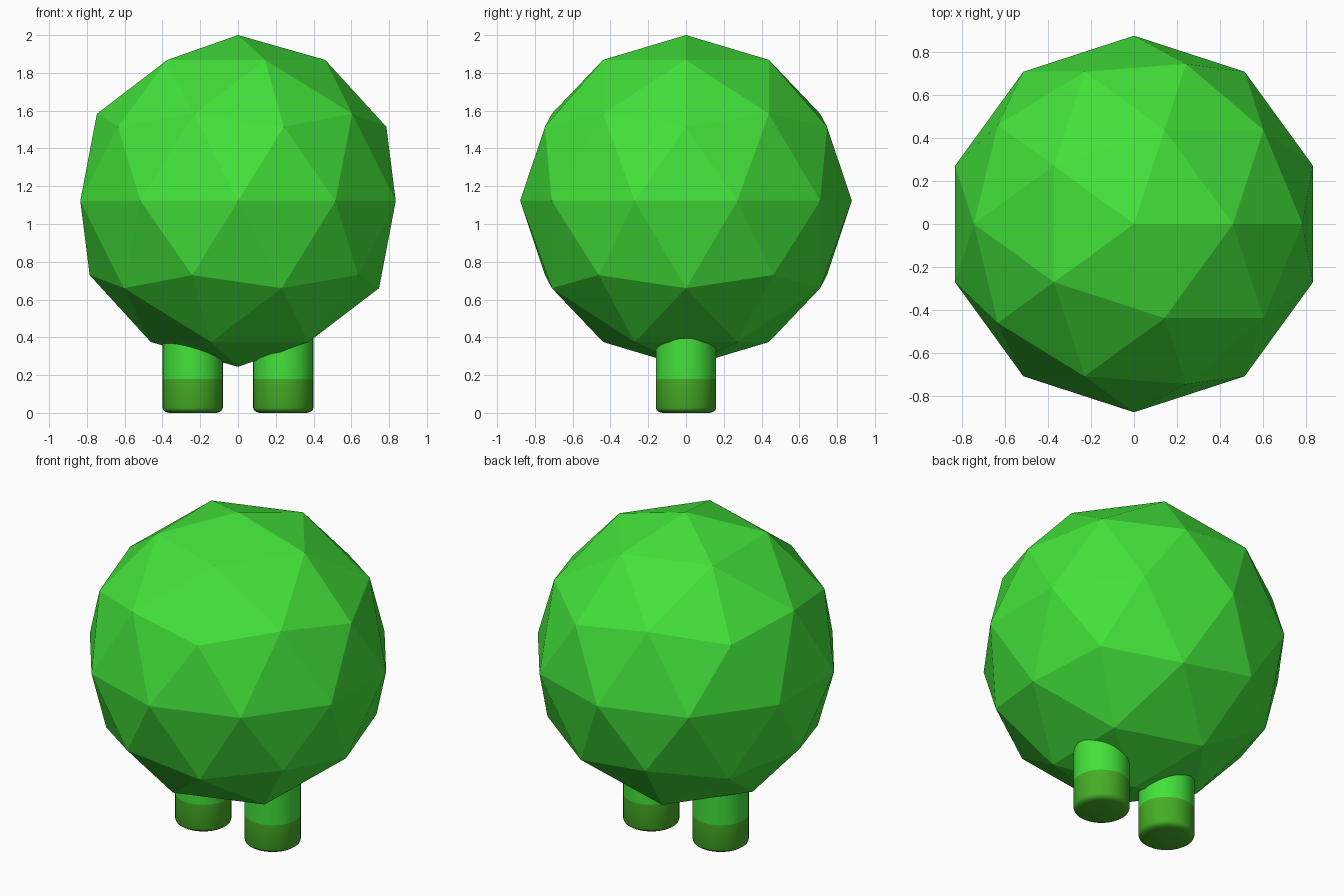
import bpy, bmesh, math

if "Cube" in bpy.data.objects:
    bpy.data.objects.remove(bpy.data.objects["Cube"])

def material(name, rgb):
    m = bpy.data.materials.new(name)
    m.diffuse_color = (*rgb, 1.0)
    m.use_nodes = True
    m.node_tree.nodes["Principled BSDF"].inputs["Base Color"].default_value = m.diffuse_color
    return m

leaf_green = material("bright_green", (0.055, 0.76, 0.042))
foot_green = material("olive_green", (0.060, 0.42, 0.019))

# Faceted round body
R = 0.878
bpy.ops.mesh.primitive_ico_sphere_add(subdivisions=2, radius=R, location=(0, 0, 2 - R))
body = bpy.context.object
body.name = "body"
body.data.materials.append(leaf_green)

# Leg: lathed profile with a softly rounded sole, foot coloured by height
def leg(name, x, radius=0.16, split=0.18, top=0.45, sides=32):
    profile = [(0.125, 0.0), (0.142, 0.005), (0.155, 0.014), (radius, 0.027),
               (radius, split), (radius, top)]
    bm = bmesh.new()
    rings = [[bm.verts.new((r * math.cos(2 * math.pi * i / sides),
                            r * math.sin(2 * math.pi * i / sides), z))
              for i in range(sides)] for r, z in profile]
    for a, b in zip(rings, rings[1:]):
        for i in range(sides):
            j = (i + 1) % sides
            bm.faces.new((a[i], a[j], b[j], b[i]))
    bm.faces.new(rings[0][::-1])
    bm.faces.new(rings[-1])
    for f in bm.faces:
        f.material_index = 1 if f.calc_center_median().z < split else 0
    me = bpy.data.meshes.new(name)
    bm.to_mesh(me)
    bm.free()
    me.materials.append(leaf_green)
    me.materials.append(foot_green)
    ob = bpy.data.objects.new(name, me)
    ob.location.x = x
    bpy.context.collection.objects.link(ob)
    bpy.ops.object.select_all(action='DESELECT')
    ob.select_set(True)
    bpy.context.view_layer.objects.active = ob
    bpy.ops.object.shade_smooth_by_angle(angle=math.radians(40))

leg("left_leg", -0.24)
leg("right_leg", 0.24)
